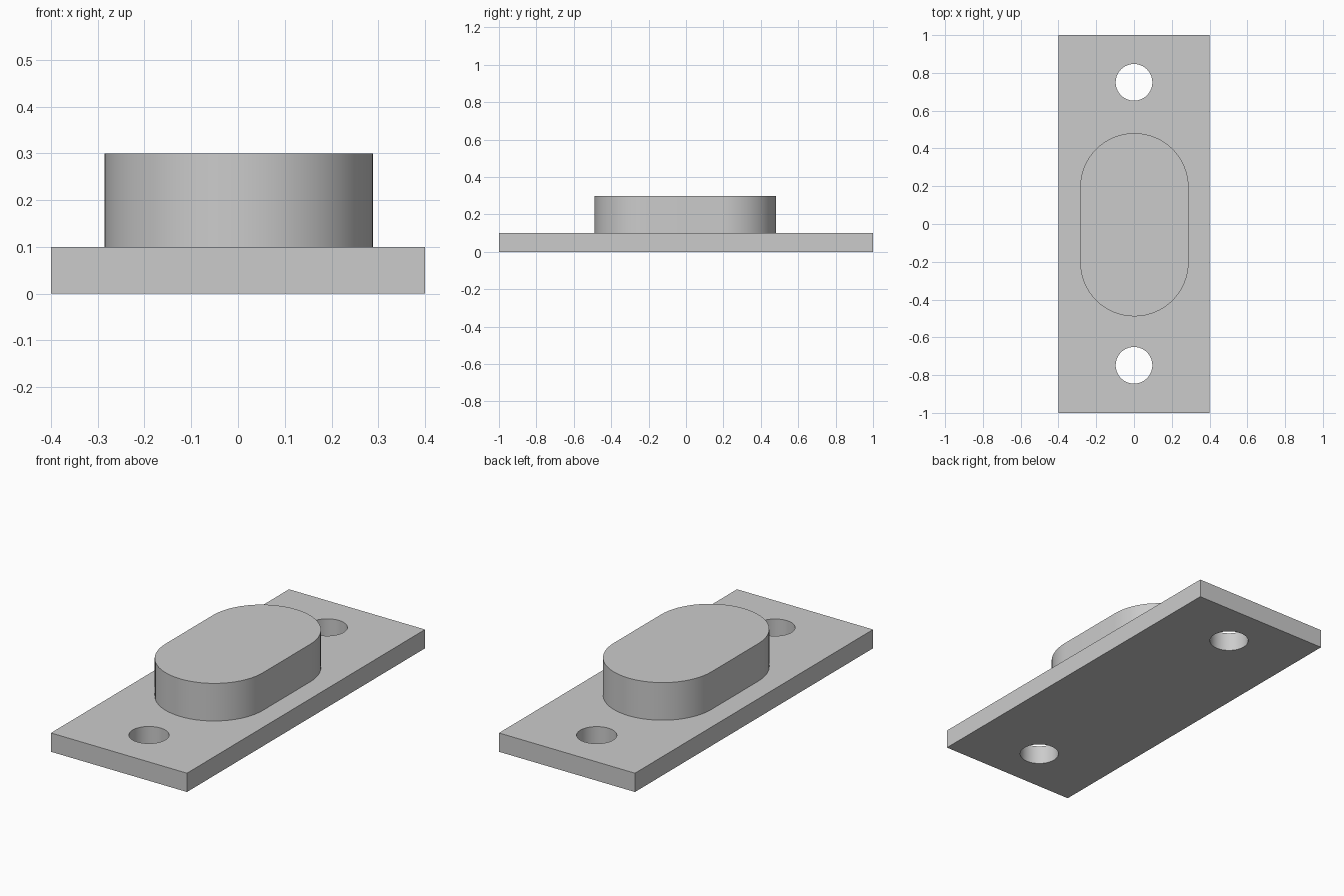
import bpy, bmesh, math

cube = bpy.data.objects.get("Cube")
if cube:
    bpy.data.objects.remove(cube, do_unlink=True)

grey = bpy.data.materials.new("light_grey")
grey.use_nodes = True
colour = (0.6, 0.6, 0.6, 1)
grey.diffuse_color = colour
grey.node_tree.nodes["Principled BSDF"].inputs["Base Color"].default_value = colour


def prism(name, outline, z0, z1):
    """Extrude a closed outline from z0 to z1."""
    bm = bmesh.new()
    base = bm.faces.new([bm.verts.new((x, y, z0)) for x, y in outline])
    top = bmesh.ops.extrude_face_region(bm, geom=[base], use_keep_orig=True)["geom"]
    for v in top:
        if isinstance(v, bmesh.types.BMVert):
            v.co.z = z1
    bmesh.ops.recalc_face_normals(bm, faces=bm.faces)
    mesh = bpy.data.meshes.new(name)
    bm.to_mesh(mesh)
    bm.free()
    mesh.materials.append(grey)
    obj = bpy.data.objects.new(name, mesh)
    bpy.context.collection.objects.link(obj)
    return obj


def arc(cx, cy, r, start, sweep, steps):
    return [(cx + r * math.cos(start + sweep * i / steps),
             cy + r * math.sin(start + sweep * i / steps)) for i in range(steps + 1)]


def smooth(obj):
    bpy.ops.object.select_all(action="DESELECT")
    obj.select_set(True)
    bpy.context.view_layer.objects.active = obj
    bpy.ops.object.shade_smooth_by_angle(angle=math.radians(30))


# Flat base plate
plate = prism("base_plate", [(-0.4, -1), (0.4, -1), (0.4, 1), (-0.4, 1)], 0, 0.1)

# Bolt holes through both ends
for label, y in (("front", -0.748), ("back", 0.75)):
    cutter = prism(label + "_hole_cutter", arc(0, y, 0.097, 0, math.tau, 64)[:-1], -0.1, 0.2)
    cutter.hide_render = True
    cutter.hide_set(True)
    cut = plate.modifiers.new(label + "_hole", "BOOLEAN")
    cut.object = cutter
    cut.operation = "DIFFERENCE"
    cut.solver = "EXACT"
    bpy.context.view_layer.objects.active = plate
    bpy.ops.object.modifier_apply(modifier=cut.name)
    bpy.data.objects.remove(cutter, do_unlink=True)
smooth(plate)

# Raised boss with rounded ends
cx, cy, r, half = 0.002, -0.004, 0.287, 0.198
outline = arc(cx, cy + half, r, 0, math.pi, 32) + arc(cx, cy - half, r, math.pi, math.pi, 32)
smooth(prism("raised_boss", outline, 0.1, 0.3))
